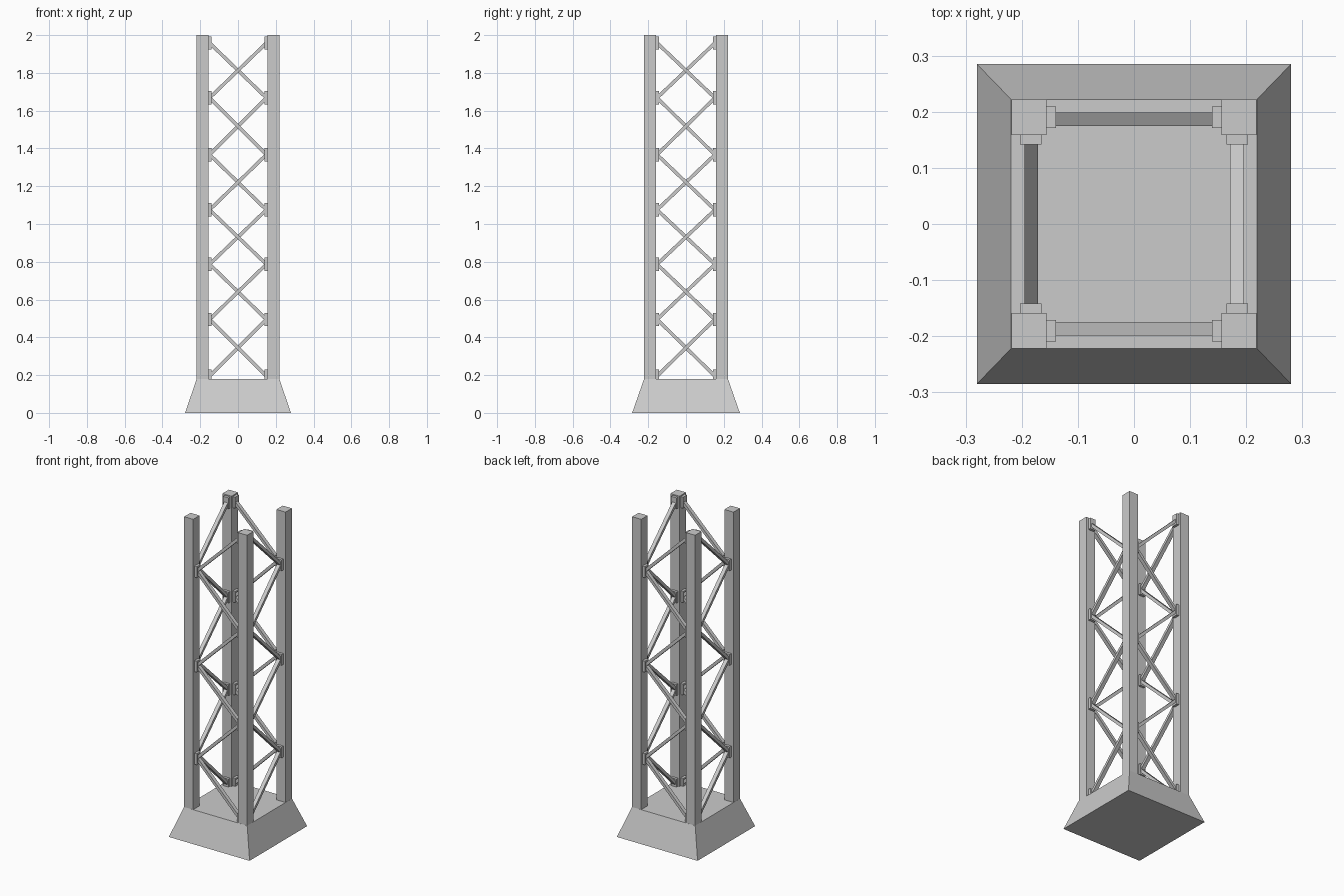
import bpy, bmesh
from mathutils import Vector, Matrix

if "Cube" in bpy.data.objects:
    bpy.data.objects.remove(bpy.data.objects["Cube"])

NODES = [0.195, 0.495, 0.787, 1.075, 1.367, 1.668, 1.958]
LX, LY = 0.187, 0.190      # leg centre lines
LEG = 0.063                # leg width


def finish(name, bm):
    bmesh.ops.recalc_face_normals(bm, faces=bm.faces)
    me = bpy.data.meshes.new(name)
    bm.to_mesh(me)
    bm.free()
    ob = bpy.data.objects.new(name, me)
    bpy.context.collection.objects.link(ob)
    return ob


def add_box(bm, lo, hi):
    lo, hi = Vector(lo), Vector(hi)
    m = Matrix.Translation((lo + hi) / 2) @ Matrix.Diagonal((*(hi - lo), 1))
    bmesh.ops.create_cube(bm, size=1, matrix=m)


def add_bar(bm, a, b, normal, width, depth):
    # rectangular bar from a to b, depth measured along the face normal
    a, b, n = Vector(a), Vector(b), Vector(normal)
    d = (b - a).normalized()
    s = n.cross(d)
    rot = Matrix((s, n, d)).transposed().to_4x4()
    m = Matrix.Translation((a + b) / 2) @ rot @ Matrix.Diagonal((width, depth, (b - a).length, 1))
    bmesh.ops.create_cube(bm, size=1, matrix=m)


# tapered plinth
bm = bmesh.new()
add_box(bm, (-0.28, -0.285, 0), (0.28, 0.285, 0.18))
for v in bm.verts:
    if v.co.z > 0.1:
        v.co.x *= 0.219 / 0.28
        v.co.y *= 0.222 / 0.285
finish("base", bm)

# corner legs
for sx, xn in ((-1, "left"), (1, "right")):
    for sy, yn in ((-1, "front"), (1, "back")):
        bm = bmesh.new()
        h = LEG / 2
        add_box(bm, (sx * LX - h, sy * LY - h, 0.18), (sx * LX + h, sy * LY + h, 2.0))
        finish(f"leg_{yn}_{xn}", bm)

# zigzag bracing and node brackets; corners listed as (even-node leg, odd-node leg)
FACES = {
    "front": ((1, -1), (-1, -1)),
    "back": ((-1, 1), (1, 1)),
    "left": ((-1, 1), (-1, -1)),
    "right": ((1, -1), (1, 1)),
}
for name, (even, odd) in FACES.items():
    along_x = even[0] != odd[0]
    normal = (0, 1, 0) if along_x else (1, 0, 0)
    braces, brackets = bmesh.new(), bmesh.new()
    pts = []
    for i, z in enumerate(NODES):
        sx, sy = even if i % 2 == 0 else odd
        z0, z1 = max(z - 0.035, 0.18), min(z + 0.035, 1.998)
        if along_x:
            pts.append((sx * 0.15, sy * 0.187, z))
            c = (sx * 0.148, sy * LY)
            hx, hy = 0.009, 0.019
        else:
            pts.append((sx * 0.183, sy * 0.153, z))
            c = (sx * 0.184, sy * 0.151)
            hx, hy = 0.019, 0.009
        add_box(brackets, (c[0] - hx, c[1] - hy, z0), (c[0] + hx, c[1] + hy, z1))
    for a, b in zip(pts, pts[1:]):
        add_bar(braces, a, b, normal, 0.018, 0.024)
    finish(f"braces_{name}", braces)
    finish(f"brackets_{name}", brackets)
